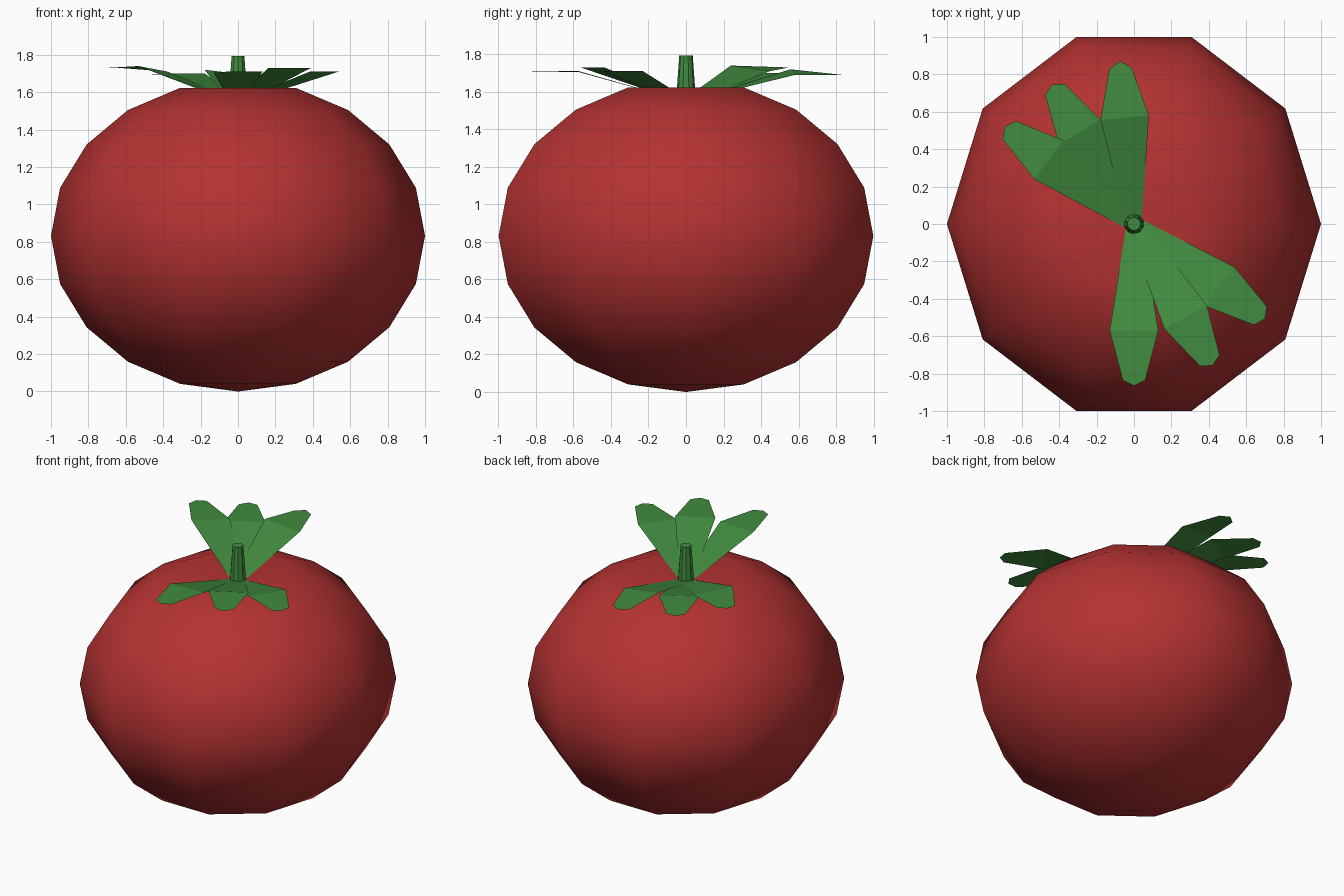
import bpy, bmesh, math
from mathutils import Matrix

if "Cube" in bpy.data.objects:
    bpy.data.objects.remove(bpy.data.objects["Cube"])


def material(name, rgb):
    m = bpy.data.materials.new(name)
    m.diffuse_color = (*rgb, 1)
    m.use_nodes = True
    m.node_tree.nodes["Principled BSDF"].inputs["Base Color"].default_value = m.diffuse_color
    return m


RED = material("tomato red", (0.46, 0.032, 0.032))
GREEN = material("leaf green", (0.053, 0.26, 0.05))


def add_object(name, bm, mat, smooth=False):
    me = bpy.data.meshes.new(name)
    bm.to_mesh(me)
    bm.free()
    me.materials.append(mat)
    for p in me.polygons:
        p.use_smooth = smooth
    ob = bpy.data.objects.new(name, me)
    bpy.context.collection.objects.link(ob)
    return ob


# Fruit: ten-sided squashed ball with the top pole pushed in as a dimple
N, MID = 10, 0.832
bm = bmesh.new()
rings = []
for i in range(1, 10):
    lat = math.radians(-90 + 18 * i)
    r = math.cos(lat)
    rings.append([bm.verts.new((r * math.cos(math.tau * k / N),
                                1.05 * r * math.sin(math.tau * k / N),
                                MID + MID * math.sin(lat))) for k in range(N)])
bottom = bm.verts.new((0, 0, 0))
top = bm.verts.new((0, 0, 1.54))
for k in range(N):
    j = (k + 1) % N
    bm.faces.new((bottom, rings[0][j], rings[0][k]))
    bm.faces.new((rings[-1][k], rings[-1][j], top))
    for a, b in zip(rings, rings[1:]):
        bm.faces.new((a[k], a[j], b[j], b[k]))
add_object("fruit", bm, RED, smooth=True)

# Stem: tapered stalk rising from the dimple
bm = bmesh.new()
bmesh.ops.create_cone(bm, cap_ends=True, segments=10, radius1=0.055, radius2=0.036,
                      depth=0.27, matrix=Matrix.Translation((0, 0, 1.66)))
add_object("stem", bm, GREEN)


# Leaves: narrow at the stem, widest past the middle, blunt tip
def leaf(name, angle, z_right, z_left, z_tip, length=0.865):
    outline = [(0.03, -0.045, 1.555), (0.57, -0.13, z_right),
               (0.835, -0.06, z_tip), (length, 0, z_tip), (0.835, 0.06, z_tip),
               (0.57, 0.13, z_left), (0.03, 0.045, 1.555)]
    bm = bmesh.new()
    v = [bm.verts.new(p) for p in outline]
    bm.faces.new((v[0], v[1], v[5], v[6]))
    bm.faces.new(v[1:6])
    bmesh.ops.rotate(bm, verts=bm.verts, matrix=Matrix.Rotation(math.radians(angle), 3, 'Z'))
    add_object(name, bm, GREEN)


for i, args in enumerate([
        (270, 1.705, 1.71, 1.71), (299, 1.73, 1.73, 1.73), (324, 1.71, 1.71, 1.71),
        (95, 1.69, 1.72, 1.69, 0.875), (120.5, 1.70, 1.70, 1.695), (143, 1.71, 1.74, 1.73)]):
    leaf(f"leaf_{i + 1}", *args)
